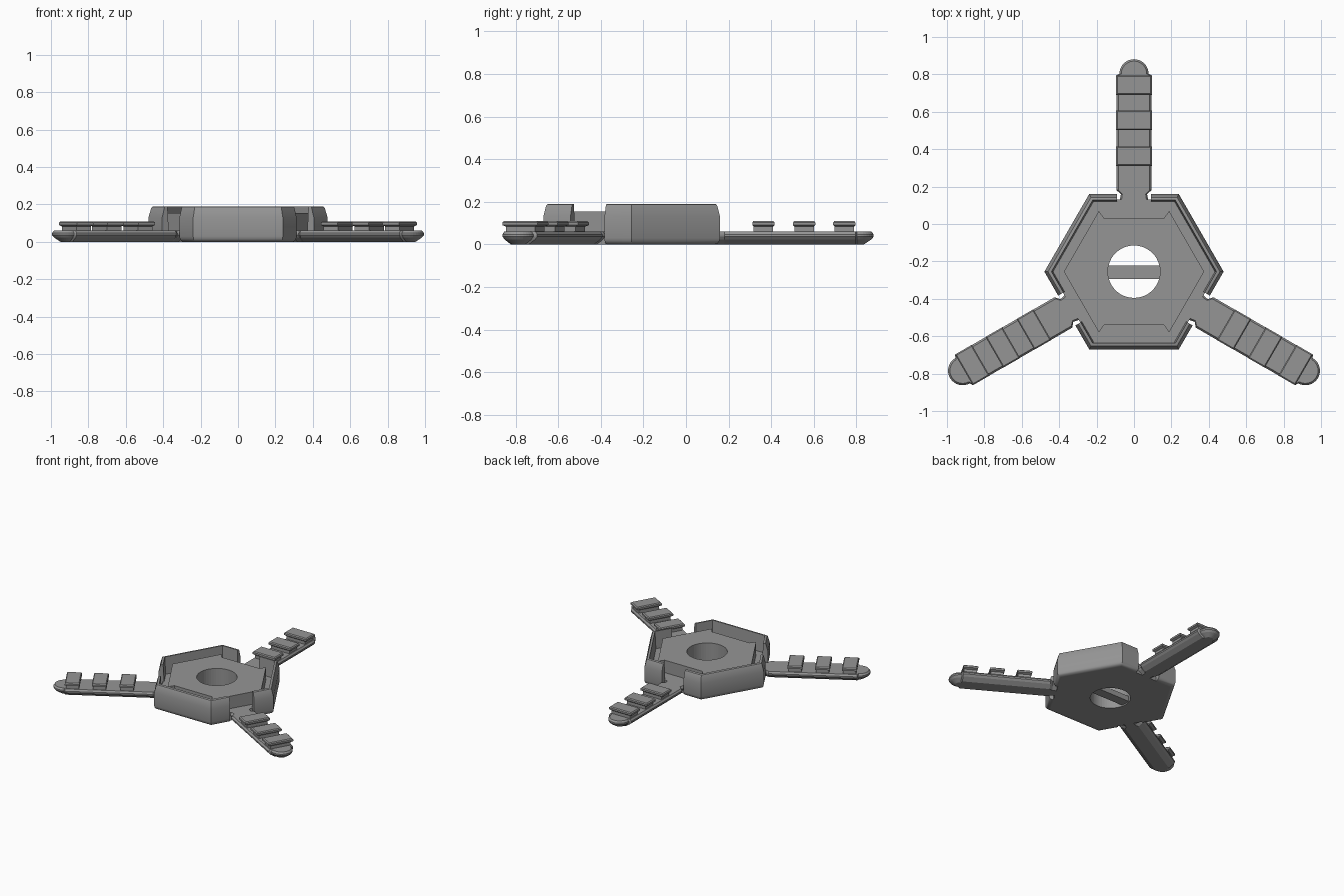
import bpy, bmesh, math
from mathutils import Vector, Matrix

if "Cube" in bpy.data.objects:
    bpy.data.objects.remove(bpy.data.objects["Cube"])

CY = -0.255                      # hub centre on y
C30 = math.cos(math.radians(30))

grey = bpy.data.materials.new("mid_grey")
grey.diffuse_color = (0.30, 0.30, 0.30, 1)
grey.use_nodes = True
grey.node_tree.nodes["Principled BSDF"].inputs["Base Color"].default_value = grey.diffuse_color


def loft(name, rings, turn=0.0, smooth=False):
    """Skin a list of equal closed rings and cap both ends."""
    bm = bmesh.new()
    vs = [[bm.verts.new(p) for p in r] for r in rings]
    n = len(rings[0])
    for a, b in zip(vs, vs[1:]):
        for i in range(n):
            bm.faces.new((a[i], a[(i + 1) % n], b[(i + 1) % n], b[i]))
    bm.faces.new(vs[0][::-1])
    bm.faces.new(vs[-1])
    bmesh.ops.recalc_face_normals(bm, faces=bm.faces)
    bm.transform(Matrix.Translation((0, CY, 0)) @ Matrix.Rotation(math.radians(turn), 4, 'Z'))
    me = bpy.data.meshes.new(name)
    bm.to_mesh(me)
    bm.free()
    me.materials.append(grey)
    ob = bpy.data.objects.new(name, me)
    bpy.context.collection.objects.link(ob)
    if smooth:
        bpy.ops.object.select_all(action='DESELECT')
        ob.select_set(True)
        bpy.context.view_layer.objects.active = ob
        bpy.ops.object.shade_smooth_by_angle(angle=math.radians(35))
    return ob


def prism(name, outline, z0, z1, turn=0.0):
    return loft(name, [[(x, y, z) for x, y in outline] for z in (z0, z1)], turn)


def circle(r, n=48):
    return [(r * math.cos(2 * math.pi * i / n), r * math.sin(2 * math.pi * i / n)) for i in range(n)]


# Hub floor and raised centre plate, both bored through
hexagon = [(0.385 / C30 * math.cos(math.radians(60 * i)),
            0.385 / C30 * math.sin(math.radians(60 * i))) for i in range(6)]
floor = prism("hub_floor", hexagon, 0, 0.06)
half = [(0.375, 0), (0.1875, 0.325), (0.16, 0.285), (-0.16, 0.285), (-0.1875, 0.325)]
plate = prism("centre_plate", half + [(-x, -y) for x, y in half], 0.055, 0.155)
bore = prism("bore_cutter", circle(0.14), -0.1, 0.4)
bore.hide_render = True
bore.hide_viewport = True
for ob in (floor, plate):
    mod = ob.modifiers.new("bore", 'BOOLEAN')
    mod.object = bore
    mod.solver = 'EXACT'

# Bar across the bore
prism("cross_bar", [(-0.145, -0.038), (0.145, -0.038), (0.145, 0.034), (-0.145, 0.034)], 0.01, 0.05)

# Three wall pieces: a profile swept around the rim between arm gaps
profile = [(0.37, 0), (0.39, 0), (0.404, 0.005), (0.412, 0.016), (0.415, 0.03),
           (0.415, 0.13), (0.402, 0.18), (0.398, 0.187), (0.391, 0.19),
           (0.382, 0.19), (0.375, 0.06), (0.37, 0.06)]


def on_flat(p, z, deg, t):
    a = math.radians(deg)
    return Vector((p * math.cos(a) - t * math.sin(a), p * math.sin(a) + t * math.cos(a), z))


def on_corner(p, z, deg):
    a = math.radians(deg)
    return Vector((p / C30 * math.cos(a), p / C30 * math.sin(a), z))


wall_rings = [[on_flat(p, z, -60, 0.092) for p, z in profile],
              [on_corner(p, z, -30) for p, z in profile],
              [on_corner(p, z, 30) for p, z in profile],
              [on_flat(p, z, 60, -0.092) for p, z in profile]]
for i, turn in enumerate((30, 150, 270)):
    loft(f"rim_wall_{i + 1}", wall_rings, turn, smooth=True)


# Arms, drawn pointing along +y and turned into place
def arm_ring(inset, z):
    w, r = 0.094 - inset, 0.078 - inset
    right = [(0.078 - inset, 0.375), (0.07 - inset * 0.8, 0.415), (w, 0.436), (w, 1.05)]
    tip = [(r * math.cos(math.pi * k / 16), 1.058 + r * math.sin(math.pi * k / 16)) for k in range(17)]
    return [(x, y, z) for x, y in right + tip + [(-x, y) for x, y in right[::-1]]]


def lug_ring(hw, y0, y1, z):
    return [(-hw, y0, z), (hw, y0, z), (hw, y1, z), (-hw, y1, z)]


for i, turn in enumerate((0, 120, 240)):
    loft(f"arm_{i + 1}", [arm_ring(0.045, 0), arm_ring(0.012, 0.022), arm_ring(0, 0.036),
                          arm_ring(0, 0.047), arm_ring(0.01, 0.06)], turn)
    # Rail lugs: narrow neck with a wider chamfered head
    for j, y in enumerate((0.618, 0.81, 0.998)):
        steps = [(0.078, 0.045, 0.05), (0.078, 0.045, 0.083), (0.095, 0.052, 0.09),
                 (0.095, 0.052, 0.103), (0.088, 0.046, 0.11)]
        loft(f"rail_lug_{i + 1}_{j + 1}",
             [lug_ring(w, y - d, y + d, z) for w, d, z in steps], turn)
